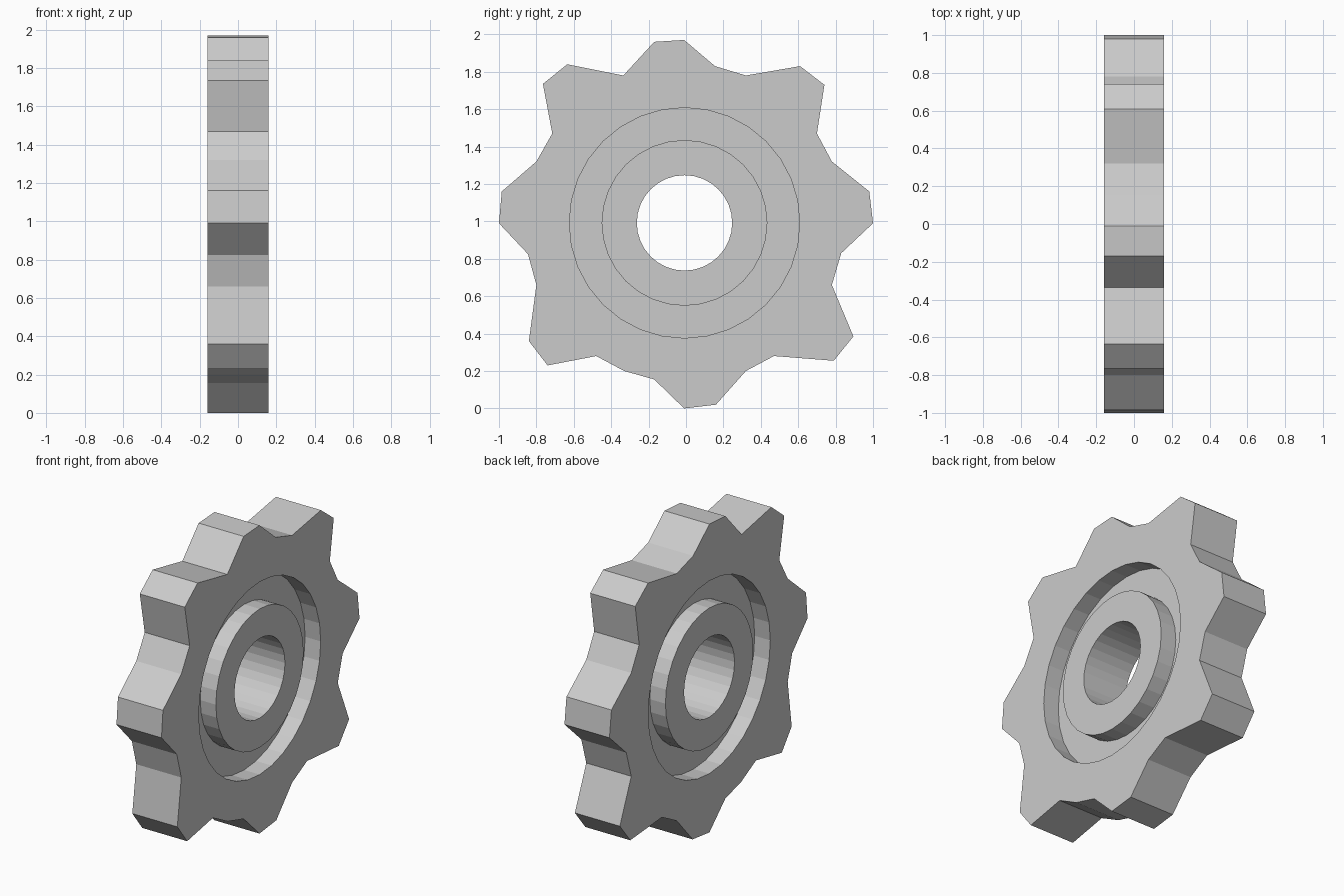
import bpy
import bmesh
import math

default_cube = bpy.data.objects.get("Cube")
if default_cube:
    bpy.data.objects.remove(default_cube, do_unlink=True)

# Worn tooth outline as (y, z), clockwise from the top tooth
OUTLINE = [
    (-.01, 1.97), (.155, 1.83), (.32, 1.78), (.61, 1.83),
    (.74, 1.73), (.7, 1.47), (.78, 1.32), (.98, 1.16),
    (1, .99), (.83, .83), (.78, .66), (.895, .385),
    (.79, .255), (.47, .28), (.32, .2), (.16, .02),
    (-.01, 0), (-.17, .155), (-.33, .2), (-.48, .28),
    (-.74, .23), (-.84, .36), (-.8, .66), (-.845, .825),
    (-1, .99), (-.985, 1.16), (-.8, 1.32), (-.715, 1.47),
    (-.765, 1.735), (-.635, 1.84), (-.335, 1.78), (-.17, 1.96),
]
SIDES = len(OUTLINE)
CENTRE_Y, CENTRE_Z = -.008, .992
HALF_WIDTH = .159
GROOVE_DEPTH = .11


def circle(radius):
    """Circle in the wheel plane with one corner per outline corner."""
    points = []
    for i in range(SIDES):
        angle = math.tau * i / SIDES
        points.append((CENTRE_Y + radius * math.sin(angle),
                       CENTRE_Z + radius * math.cos(angle)))
    return points


def make_material(name, colour):
    material = bpy.data.materials.new(name)
    material.use_nodes = True
    material.diffuse_color = colour
    shader = material.node_tree.nodes["Principled BSDF"]
    shader.inputs["Base Color"].default_value = colour
    return material


# Cross-section of one side, from the teeth inward to the axle hole
groove_outer, groove_inner, bore = circle(.616), circle(.443), circle(.255)
floor = HALF_WIDTH - GROOVE_DEPTH
half_section = [
    (OUTLINE, HALF_WIDTH),
    (groove_outer, HALF_WIDTH),
    (groove_outer, floor),
    (groove_inner, floor),
    (groove_inner, HALF_WIDTH),
    (bore, HALF_WIDTH),
]
# Mirror the section to the other side to close the loop
section = half_section + [(loop, -x) for loop, x in reversed(half_section)]

# Bridge neighbouring loops with flat faces
bm = bmesh.new()
rings = [[bm.verts.new((x, y, z)) for y, z in loop] for loop, x in section]
for ring, following in zip(rings, rings[1:] + rings[:1]):
    for i in range(SIDES):
        j = (i + 1) % SIDES
        bm.faces.new((ring[i], ring[j], following[j], following[i]))
bmesh.ops.recalc_face_normals(bm, faces=bm.faces[:])

mesh = bpy.data.meshes.new("gear_wheel")
bm.to_mesh(mesh)
bm.free()
mesh.materials.append(make_material("plain grey", (.6, .6, .6, 1)))
gear = bpy.data.objects.new("gear_wheel", mesh)
bpy.context.scene.collection.objects.link(gear)
